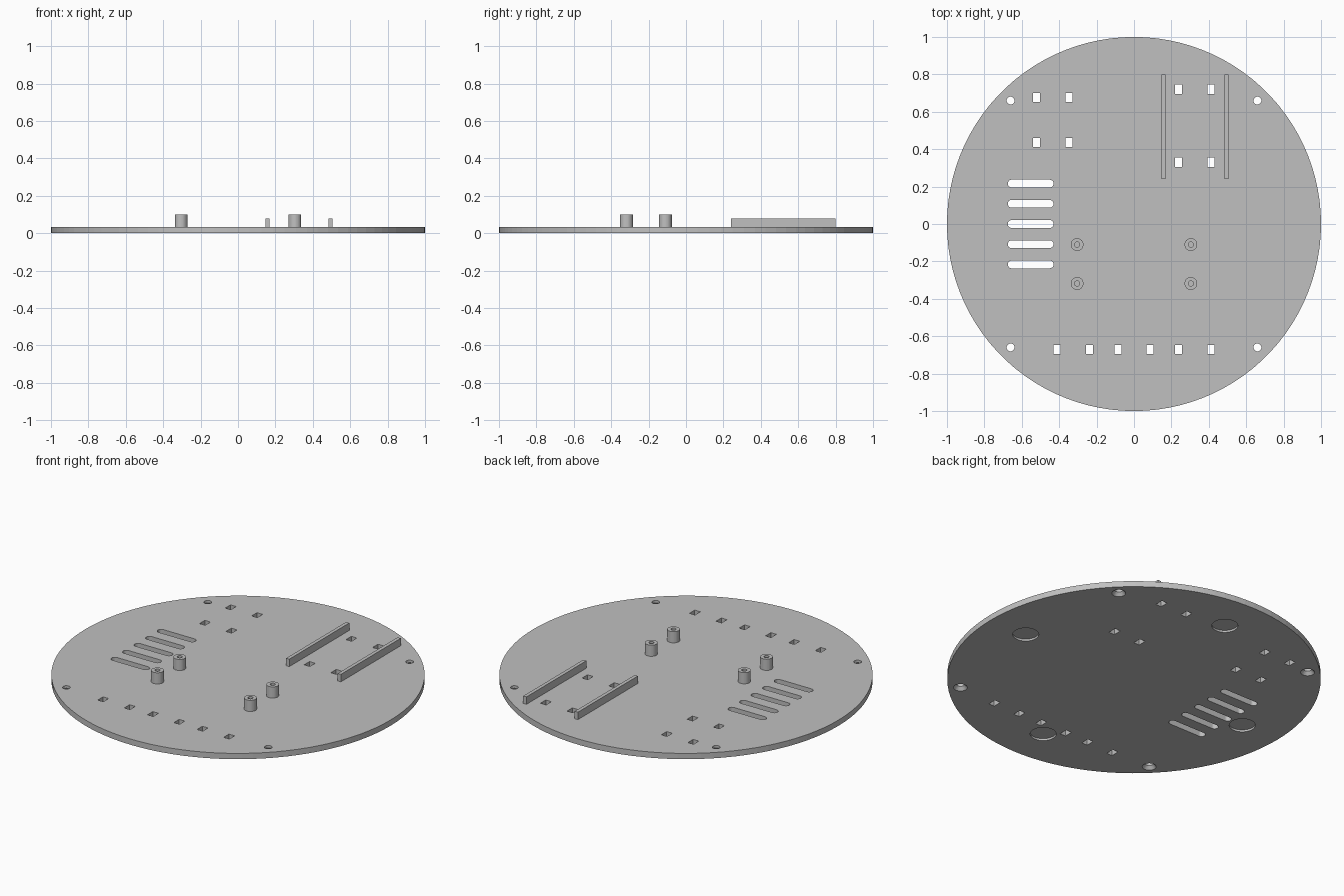
import bpy
import bmesh
from math import cos, sin, pi, tau
from mathutils import Matrix

if "Cube" in bpy.data.objects:
    bpy.data.objects.remove(bpy.data.objects["Cube"])

TOP = 0.034   # upper face of the plate

grey = bpy.data.materials.new("plain grey")
grey.use_nodes = True
grey.diffuse_color = (0.53, 0.53, 0.53, 1)
grey.node_tree.nodes["Principled BSDF"].inputs["Base Color"].default_value = grey.diffuse_color


def finish(name, bm):
    bmesh.ops.recalc_face_normals(bm, faces=bm.faces)
    mesh = bpy.data.meshes.new(name)
    bm.to_mesh(mesh)
    bm.free()
    mesh.materials.append(grey)
    obj = bpy.data.objects.new(name, mesh)
    bpy.context.collection.objects.link(obj)
    return obj


def cylinder(bm, x, y, z0, z1, r0, r1=None, sides=32):
    bmesh.ops.create_cone(bm, cap_ends=True, segments=sides, radius1=r0,
                          radius2=r0 if r1 is None else r1, depth=z1 - z0,
                          matrix=Matrix.Translation((x, y, (z0 + z1) / 2)))


def box(bm, x, y, z0, z1, width, length):
    bmesh.ops.create_cube(bm, size=1, matrix=Matrix.Translation((x, y, (z0 + z1) / 2))
                          @ Matrix.Diagonal((width, length, z1 - z0, 1)))


def slot(bm, x0, x1, y, r, z0, z1, steps=10):
    # Rounded slot: two half circles joined, then extruded
    pts = []
    for cx, start in ((x1 - r, -pi / 2), (x0 + r, pi / 2)):
        for i in range(steps + 1):
            a = start + pi * i / steps
            pts.append((cx + r * cos(a), y + r * sin(a), z0))
    face = bm.faces.new([bm.verts.new(p) for p in pts])
    new = bmesh.ops.extrude_face_region(bm, geom=[face])["geom"]
    bmesh.ops.translate(bm, vec=(0, 0, z1 - z0),
                        verts=[v for v in new if isinstance(v, bmesh.types.BMVert)])


def cut(target, bm):
    cutter = finish("cutter", bm)
    cutter.hide_render = True
    mod = target.modifiers.new("cut", "BOOLEAN")
    mod.operation = "DIFFERENCE"
    mod.solver = "EXACT"
    mod.object = cutter
    bpy.context.view_layer.objects.active = target
    bpy.ops.object.modifier_apply(modifier=mod.name)
    bpy.data.objects.remove(cutter)


# Round base plate
bm = bmesh.new()
cylinder(bm, 0, 0, 0, TOP, 1, sides=100)
plate = finish("base_plate", bm)

# Openings that pass through: screw holes, cable tie holes, vent slots
corners = [(sx * 0.66, sy * 0.66) for sx in (-1, 1) for sy in (-1, 1)]
tie_holes = [(x, y) for x in (-0.521, -0.348) for y in (0.436, 0.676)]
tie_holes += [(x, y) for x in (0.238, 0.412) for y in (0.33, 0.72)]
tie_holes += [(x, -0.671) for x in (-0.412, -0.238, -0.086, 0.086, 0.238, 0.412)]
bm = bmesh.new()
for x, y in corners:
    cylinder(bm, x, y, -0.1, 0.1, 0.021)
for x, y in tie_holes:
    box(bm, x, y, -0.1, 0.1, 0.037, 0.05)
for i in range(-2, 3):
    slot(bm, -0.675, -0.43, i * 0.108, 0.021, -0.1, 0.1)
cut(plate, bm)

# Underside: countersinks and shallow round foot recesses
bm = bmesh.new()
for x, y in corners:
    cylinder(bm, x, y, -0.01, 0.02, 0.046, 0.02)
for i in range(4):
    a = tau * i / 4
    cylinder(bm, 0.757 * cos(a), 0.757 * sin(a), -0.02, 0.012, 0.07, sides=48)
cut(plate, bm)

# Hollow standoffs
for side, x in (("right", -0.304), ("left", 0.304)):
    for place, y in (("front", -0.318), ("back", -0.11)):
        bm = bmesh.new()
        profile = [(0.014, TOP), (0.014, 0.1), (0.034, 0.1), (0.034, TOP)]
        verts = [bm.verts.new((r, 0, z)) for r, z in profile]
        edges = [bm.edges.new(pair) for pair in zip(verts, verts[1:])]
        bmesh.ops.spin(bm, geom=verts + edges, cent=(0, 0, 0), axis=(0, 0, 1),
                       angle=tau, steps=32, use_merge=True)
        bmesh.ops.remove_doubles(bm, verts=bm.verts, dist=0.0001)
        bmesh.ops.translate(bm, verts=bm.verts, vec=(x, y, 0))
        finish(f"standoff_{place}_{side}", bm)

# Two upright guide rails
for name, x in (("inner_rail", 0.157), ("outer_rail", 0.494)):
    bm = bmesh.new()
    box(bm, x, 0.52, TOP, 0.078, 0.021, 0.56)
    finish(name, bm)
